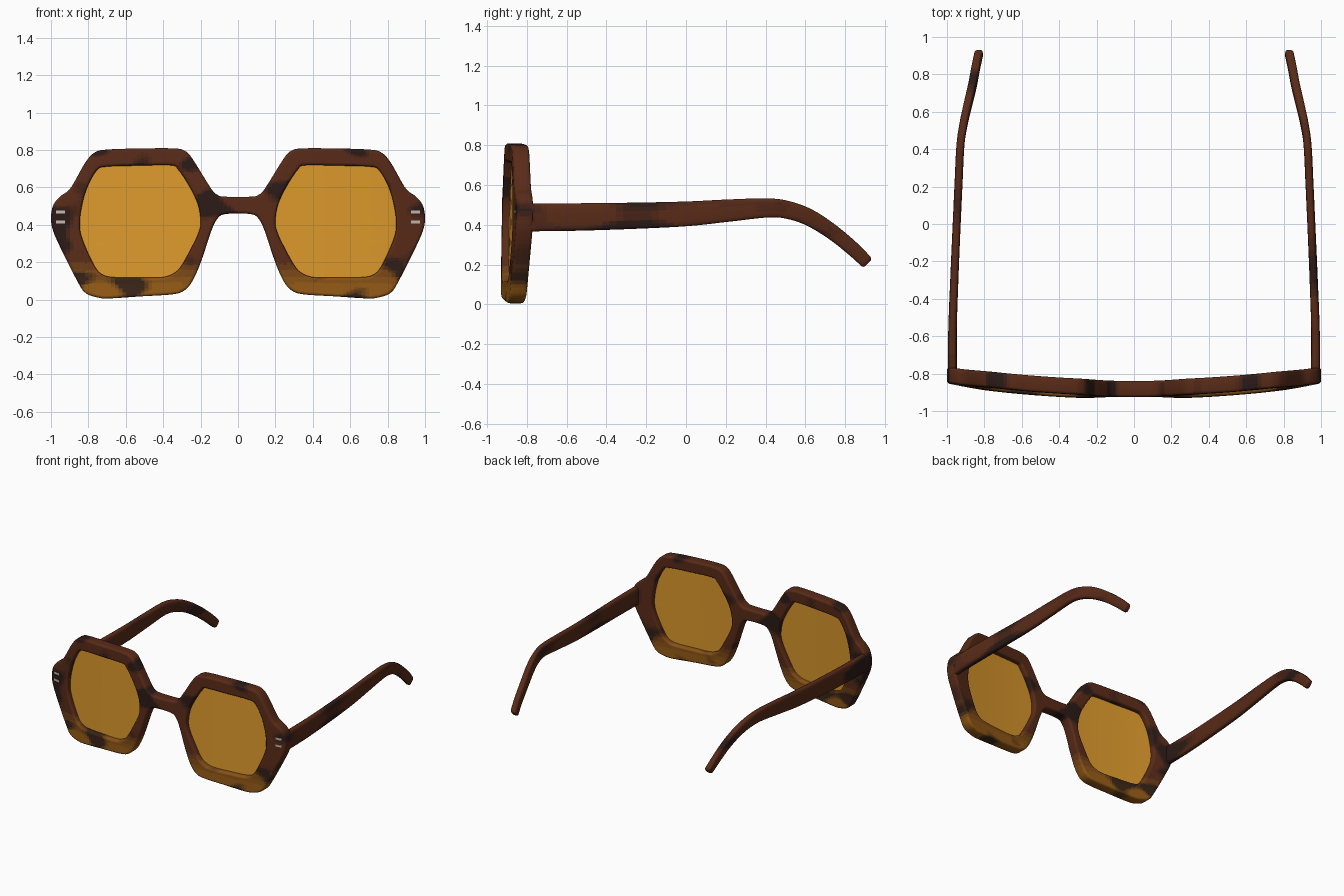
import bpy, bmesh, math
from mathutils import Vector, noise

if "Cube" in bpy.data.objects:
    bpy.data.objects.remove(bpy.data.objects["Cube"])

# Colours: brown shell with dark blotches, fading to amber at the bottom
BROWN, DARK, AMBER = Vector((.10, .024, .009)), Vector((.016, .009, .008)), Vector((.30, .105, .008))


def material(name, rgb, alpha=1):
    m = bpy.data.materials.get(name) or bpy.data.materials.new(name)
    m.diffuse_color = (*rgb, alpha)
    m.use_nodes = True
    m.node_tree.nodes["Principled BSDF"].inputs["Base Color"].default_value = m.diffuse_color
    return m


def tortoise(ob):
    """Give each face one of a few blended shell tones."""
    index = {}
    for p in ob.data.polygons:
        c = p.center
        a = round(4 * min(1, max(0, (.21 - c.z) / .14))) if c.y < 0 else 0
        n = noise.noise(Vector((c.x * 5 + 3.3, c.y * 2.2, c.z * 8 + 1.7)))
        d = round(4 * min(1, max(0, (n - .12) / .25)))
        if (a, d) not in index:
            rgb = BROWN.lerp(AMBER, a / 4).lerp(DARK, d / 4 * .9)
            index[a, d] = len(index)
            ob.data.materials.append(material(f"shell_{a}_{d}", rgb))
        p.material_index = index[a, d]


def smooth(ob, angle=35):
    bpy.ops.object.select_all(action='DESELECT')
    ob.select_set(True)
    bpy.context.view_layer.objects.active = ob
    bpy.ops.object.shade_smooth_by_angle(angle=math.radians(angle))


def spline(pts, steps, closed):
    """Catmull-Rom through points of any dimension."""
    n, out = len(pts), []
    get = lambda i: Vector(pts[i % n] if closed else pts[min(max(i, 0), n - 1)])
    for i in range(n if closed else n - 1):
        a, b, c, d = (get(i + k) for k in (-1, 0, 1, 2))
        for s in range(steps):
            t = s / steps
            out.append(.5 * (2 * b + (c - a) * t + (2 * a - 5 * b + 4 * c - d) * t * t
                             + (3 * b - a - 3 * c + d) * t ** 3))
    return out if closed else out + [get(n - 1)]


def wrap_y(x, z):
    """Depth of the curved, slightly tilted front."""
    return -.885 + .075 * x * x + .025 * (z - .4)


def slab(name, loops, half, bevel, step):
    """Filled outline with thickness, cut finely and wrapped to the face curve."""
    cu = bpy.data.curves.new(name, 'CURVE')
    cu.dimensions, cu.fill_mode = '2D', 'BOTH'
    cu.extrude, cu.bevel_depth, cu.bevel_resolution, cu.offset = half - bevel, bevel, 2, -bevel
    for loop in loops:
        s = cu.splines.new('POLY')
        s.points.add(len(loop) - 1)
        for p, co in zip(s.points, loop):
            p.co = (co[0], co[1], 0, 1)
        s.use_cyclic_u = True
    tmp = bpy.data.objects.new(name, cu)
    bpy.context.collection.objects.link(tmp)
    me = bpy.data.meshes.new_from_object(tmp.evaluated_get(bpy.context.evaluated_depsgraph_get()))
    bpy.data.objects.remove(tmp)
    me.materials.clear()
    bm = bmesh.new()
    bm.from_mesh(me)
    bmesh.ops.remove_doubles(bm, verts=bm.verts, dist=.0003)
    for axis, lo, hi in ((0, -1, 1), (1, 0, .82)):
        for i in range(1, int((hi - lo) / step)):
            co, no = Vector(), Vector()
            co[axis], no[axis] = lo + i * step + .0013, 1
            bmesh.ops.bisect_plane(bm, geom=bm.verts[:] + bm.edges[:] + bm.faces[:],
                                   plane_co=co, plane_no=no, dist=1e-5)
    for v in bm.verts:
        x, z, d = v.co
        v.co = (x, wrap_y(x, z) - d, z)
    bmesh.ops.recalc_face_normals(bm, faces=bm.faces)
    bm.to_mesh(me)
    bm.free()
    ob = bpy.data.objects.new(name, me)
    bpy.context.collection.objects.link(ob)
    return ob


# Frame front: right half outline from bridge top round to bridge bottom
half = [(.07, .55), (.11, .56), (.145, .595), (.245, .755), (.285, .795), (.34, .808), (.52, .808),
        (.70, .802), (.765, .787), (.815, .735), (.88, .62), (.91, .58), (.95, .552), (.985, .51),
        (.999, .455), (.996, .395), (.965, .31), (.86, .10), (.815, .035), (.75, .011), (.69, .006),
        (.52, .017), (.35, .028), (.285, .05), (.24, .105), (.195, .21), (.145, .36), (.115, .425),
        (.07, .457)]
outer = spline(half + [(-x, z) for x, z in reversed(half)], 4, True)
hole = [(.20, .42), (.215, .51), (.26, .605), (.32, .695), (.36, .718), (.53, .716), (.70, .711),
        (.755, .69), (.81, .59), (.84, .47), (.845, .38), (.825, .305), (.77, .185), (.73, .137),
        (.67, .12), (.54, .118), (.42, .118), (.36, .132), (.31, .17), (.25, .275), (.21, .36)]
hole_r = spline(hole, 4, True)
hole_l = [Vector((-p.x, p.y)) for p in reversed(hole_r)]
frame = slab("frame_front", [outer, hole_r, hole_l], .0425, .014, .02)
tortoise(frame)
smooth(frame)

# Lenses, seated a little into the rim
glass = material("lens_amber", (.72, .32, .025), .92)
for side, loop in (("right", hole_r), ("left", hole_l)):
    mid = sum(loop, Vector((0, 0))) / len(loop)
    lens = slab("lens_" + side, [[mid + (p - mid) * 1.03 for p in loop]], .006, 0, .1)
    lens.data.materials.append(glass)
    smooth(lens)

# Temples: rounded section swept along (x, y, z, width, height)
path = [(.971, -.80, .437, .05, .141), (.97, -.56, .439, .046, .139), (.96, -.28, .445, .044, .133),
        (.948, 0, .455, .043, .125), (.938, .22, .472, .043, .112), (.928, .42, .485, .043, .096),
        (.912, .53, .47, .044, .089), (.89, .63, .431, .045, .084), (.864, .74, .36, .046, .077),
        (.845, .84, .278, .046, .072), (.831, .905, .215, .046, .066)]
rings = spline(path, 8, False)
# Tip closes over a short rounded end
for out, k in ((.009, .85), (.013, .6)):
    x, y, z, w, h = path[-1]
    rings.append(Vector((x - out * .2, y + out * .72, z - out * .7, w * k, h * k)))
section = []
for i in range(20):
    a = 2 * math.pi * (i + .5) / 20
    c, s = math.cos(a), math.sin(a)
    section.append((.5 * math.copysign(abs(c) ** .55, c), .5 * math.copysign(abs(s) ** .55, s)))

for side, sx in (("right", 1), ("left", -1)):
    bm = bmesh.new()
    loft = []
    for i, r in enumerate(rings):
        a, b = rings[max(i - 1, 0)], rings[min(i + 1, len(rings) - 1)]
        up = Vector((0, a[2] - b[2], b[1] - a[1])).normalized()
        loft.append([bm.verts.new((sx * (r[0] + u * r[3]), r[1] + up.y * v * r[4],
                                   r[2] + up.z * v * r[4])) for u, v in section])
    for a, b in zip(loft, loft[1:]):
        for j in range(20):
            k = (j + 1) % 20
            bm.faces.new((a[j], a[k], b[k], b[j]))
    bm.faces.new(loft[0])
    bm.faces.new(loft[-1])
    bmesh.ops.recalc_face_normals(bm, faces=bm.faces)
    me = bpy.data.meshes.new("temple_" + side)
    bm.to_mesh(me)
    bm.free()
    ob = bpy.data.objects.new("temple_" + side, me)
    bpy.context.collection.objects.link(ob)
    tortoise(ob)
    smooth(ob, 45)

# Metal rivet bars on the end pieces
metal = material("rivet_metal", (.55, .50, .42))
for side, sx in (("right", 1), ("left", -1)):
    for level, z in (("upper", .468), ("lower", .415)):
        bpy.ops.mesh.primitive_cube_add(size=1, location=(sx * .948, wrap_y(.948, z) - .0415, z),
                                        rotation=(0, 0, sx * .14))
        bar = bpy.context.object
        bar.name = f"rivet_{side}_{level}"
        bar.scale = (.048, .006, .015)
        bar.data.materials.append(metal)
